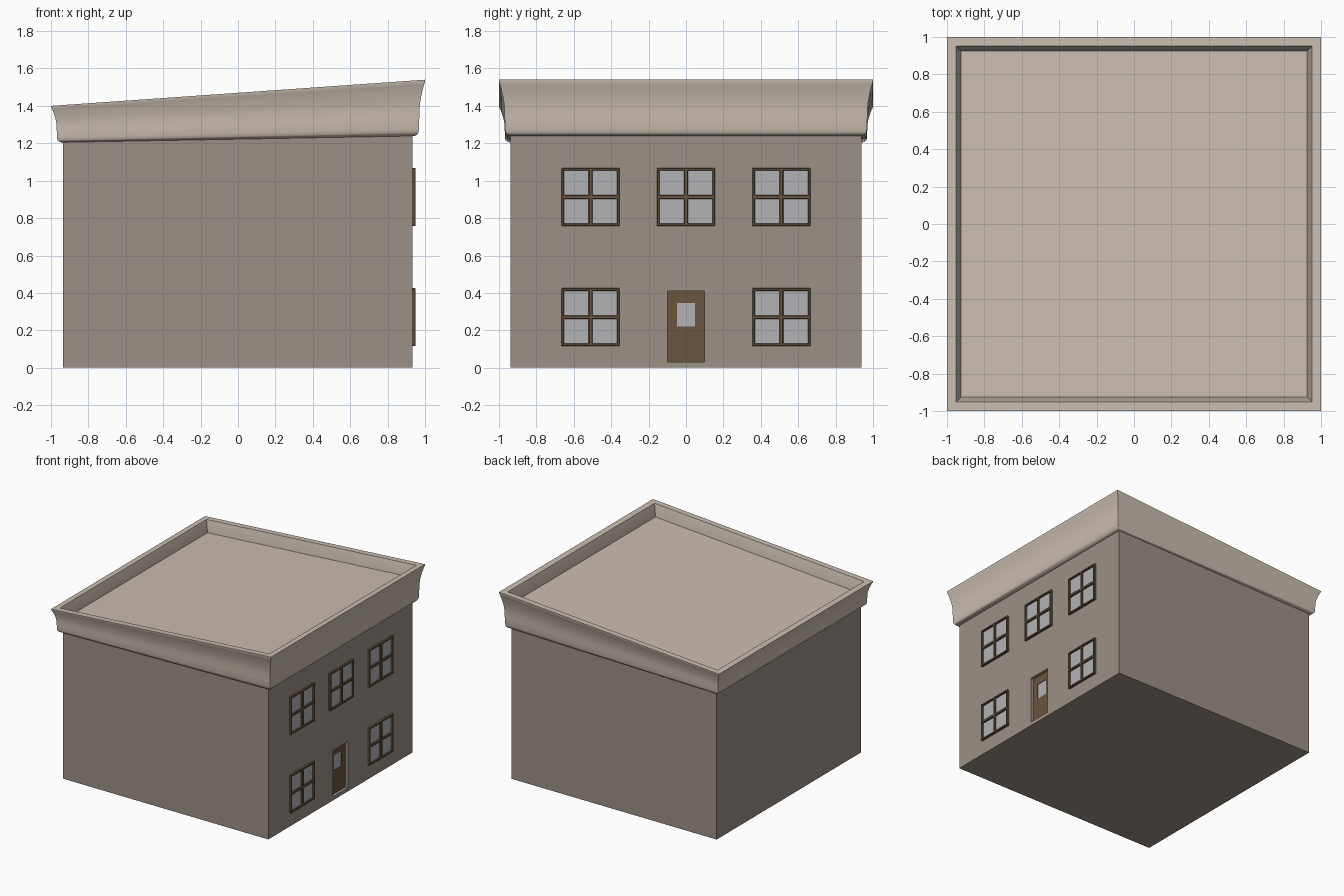
import bpy, bmesh

if "Cube" in bpy.data.objects:
    bpy.data.objects.remove(bpy.data.objects["Cube"])


def material(name, rgb):
    m = bpy.data.materials.new(name)
    m.diffuse_color = (*rgb, 1)
    m.use_nodes = True
    m.node_tree.nodes["Principled BSDF"].inputs["Base Color"].default_value = m.diffuse_color
    return m


WALL = material("wall", (0.33, 0.28, 0.235))
TRIM = material("trim", (0.59, 0.51, 0.43))
WOOD = material("wood", (0.14, 0.09, 0.048))
GLASS = material("glass", (0.45, 0.45, 0.46))


def finish(name, bm, *mats):
    bmesh.ops.recalc_face_normals(bm, faces=bm.faces)
    me = bpy.data.meshes.new(name)
    bm.to_mesh(me)
    bm.free()
    for m in mats:
        me.materials.append(m)
    ob = bpy.data.objects.new(name, me)
    bpy.context.collection.objects.link(ob)
    return ob


def box(name, lo, hi, mat):
    bm = bmesh.new()
    bmesh.ops.create_cube(bm, size=1)
    for v in bm.verts:
        v.co = [lo[i] if v.co[i] < 0 else hi[i] for i in range(3)]
    return finish(name, bm, mat)


def panel(name, x, thick, ys, zs, holes, mat, bevel=0):
    """Upright slab on a y/z grid, leaving out the hole cells."""
    bm = bmesh.new()
    grid = [[bm.verts.new((x, y, z)) for z in zs] for y in ys]
    for i in range(len(ys) - 1):
        for j in range(len(zs) - 1):
            if (i, j) not in holes:
                bm.faces.new((grid[i][j], grid[i + 1][j],
                              grid[i + 1][j + 1], grid[i][j + 1]))
    ob = finish(name, bm, mat)
    sol = ob.modifiers.new("thickness", "SOLIDIFY")
    sol.thickness, sol.offset = thick, 0
    if bevel:
        ob.modifiers.new("bevel", "BEVEL").width = bevel
        ob.modifiers["bevel"].segments = 1
    return ob


# Sloping heights of the parapet: lower edge, upper edge, roof deck
def z_low(x):
    return 1.222 + 0.018 * x


def z_top(x):
    return 1.47 + 0.07 * x


def z_deck(x):
    return z_top(x) - 0.093


# Body with the sloping roof deck as its top
body = box("body", (-0.935, -0.937, 0), (0.932, 0.937, 1), WALL)
for v in body.data.vertices:
    if v.co.z > 0.5:
        v.co.z = z_deck(v.co.x)
body.data.materials.append(TRIM)
for p in body.data.polygons:
    if p.normal.z > 0.5 or p.center.z > 1.2:
        p.material_index = 1

# Doorway recess
cutter = box("doorway_cutter", (0.9, -0.098, 0.03), (1.1, 0.098, 0.41), WALL)
cutter.hide_render = True
cutter.hide_set(True)
cut = body.modifiers.new("doorway", "BOOLEAN")
cut.object, cut.operation, cut.solver = cutter, "DIFFERENCE", "EXACT"

# Cornice: profile of (radius, fraction of height), swept round the square
outer = [(0.925, 0), (0.945, 0), (0.956, 0.02), (0.964, 0.06), (0.968, 0.12),
         (0.969, 0.3), (0.97, 0.46), (0.973, 0.58), (0.979, 0.7),
         (0.987, 0.82), (0.994, 0.91), (1.0, 0.97), (1.0, 1.0), (0.952, 1.0)]
bm = bmesh.new()
rings = []
for r, t in outer + [(0.922, None)]:
    ring = []
    for sx, sy in ((-1, -1), (1, -1), (1, 1), (-1, 1)):
        x = sx * r
        z = z_deck(x) - 0.01 if t is None else z_low(x) + t * (z_top(x) - z_low(x))
        ring.append(bm.verts.new((x, sy * r, z)))
    rings.append(ring)
for k, a in enumerate(rings):
    b = rings[(k + 1) % len(rings)]
    for i in range(4):
        j = (i + 1) % 4
        bm.faces.new((a[i], a[j], b[j], b[i]))
cornice = finish("cornice", bm, TRIM)
bpy.context.view_layer.objects.active = cornice
cornice.select_set(True)
bpy.ops.object.shade_smooth_by_angle(angle=0.7)

# Windows: frame with cross bars, and glass behind
H, B, M = 0.155, 0.014, 0.01
steps = (-H, -H + B, -M, M, H - B, H)
panes = {(1, 1), (1, 3), (3, 1), (3, 3)}
spots = [(-0.51, 0.27), (0.51, 0.27), (-0.51, 0.913), (0, 0.913), (0.51, 0.913)]
for n, (y, z) in enumerate(spots, 1):
    panel(f"window_frame_{n}", 0.939, 0.022, [y + s for s in steps],
          [z + s for s in steps], panes, WOOD, 0.003)
    g = H - B / 2
    box(f"window_glass_{n}", (0.925, y - g, z - g), (0.936, y + g, z + g), GLASS)

# Door leaf set back in the recess, with a small light
panel("door", 0.9025, 0.01, (-0.098, -0.048, 0.048, 0.098),
      (0.03, 0.22, 0.345, 0.41), {(1, 1)}, WOOD)
box("door_glass", (0.895, -0.055, 0.21), (0.903, 0.055, 0.355), GLASS)
